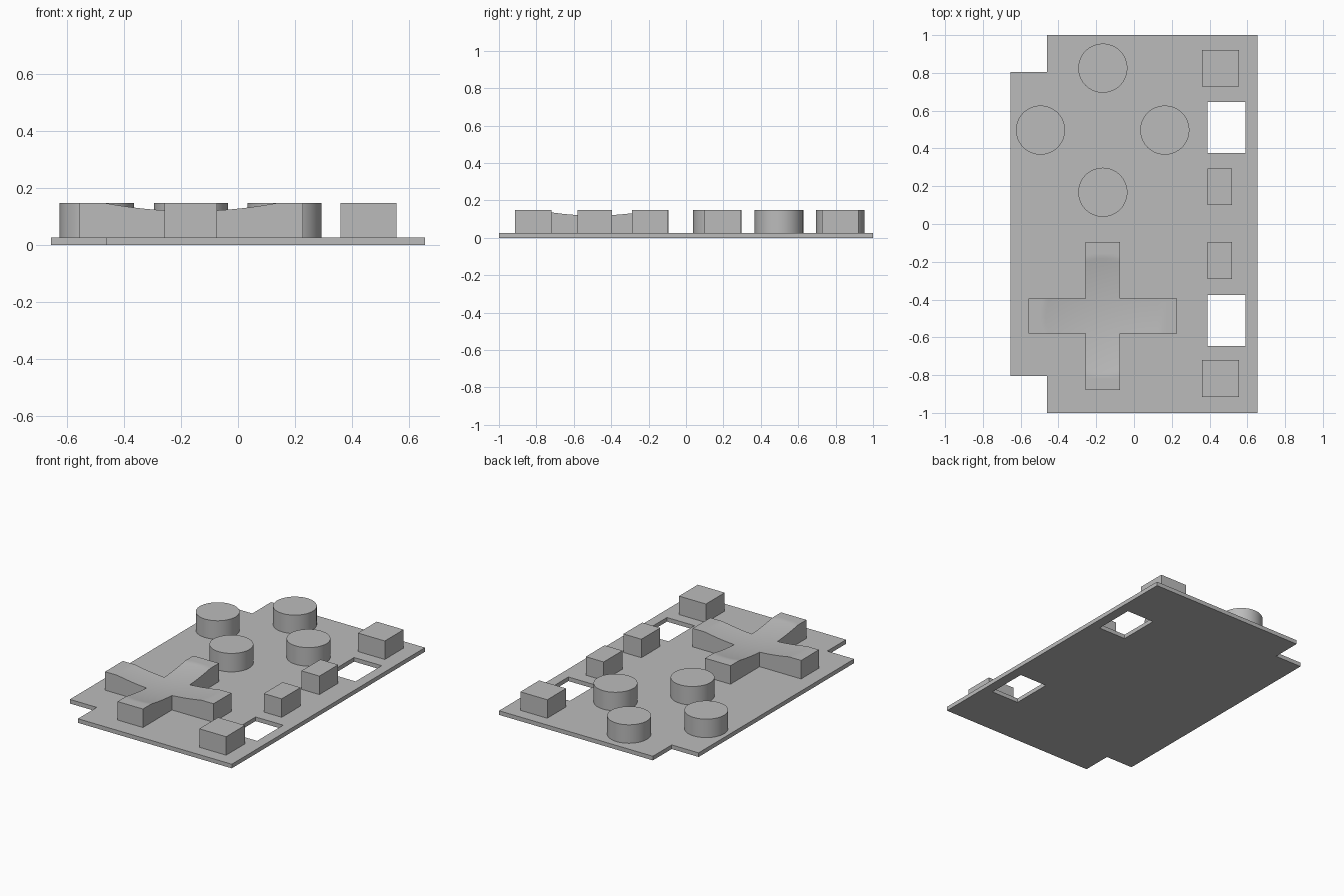
import bpy, bmesh
from math import radians

if "Cube" in bpy.data.objects:
    bpy.data.objects.remove(bpy.data.objects["Cube"], do_unlink=True)

BASE, TOP = 0.027, 0.148

grey = bpy.data.materials.new("neutral_grey")
grey.use_nodes = True
colour = (0.5, 0.5, 0.5, 1)
grey.diffuse_color = colour
grey.node_tree.nodes["Principled BSDF"].inputs["Base Color"].default_value = colour


def finish(name, bm, smooth=False):
    bmesh.ops.recalc_face_normals(bm, faces=bm.faces)
    mesh = bpy.data.meshes.new(name)
    bm.to_mesh(mesh)
    bm.free()
    mesh.materials.append(grey)
    obj = bpy.data.objects.new(name, mesh)
    bpy.context.collection.objects.link(obj)
    if smooth:
        bpy.ops.object.select_all(action='DESELECT')
        obj.select_set(True)
        bpy.context.view_layer.objects.active = obj
        bpy.ops.object.shade_smooth_by_angle(angle=radians(30))
    return obj


def slab(name, xs, ys, inside, height, bottom, smooth=False):
    """Solid made of the grid cells whose centre passes the inside test."""
    bm = bmesh.new()
    v = {(x, y): bm.verts.new((x, y, height(x, y))) for x in xs for y in ys}
    for x0, x1 in zip(xs, xs[1:]):
        for y0, y1 in zip(ys, ys[1:]):
            if inside((x0 + x1) / 2, (y0 + y1) / 2):
                bm.faces.new([v[x0, y0], v[x1, y0], v[x1, y1], v[x0, y1]])
    bmesh.ops.delete(bm, geom=[p for p in bm.verts if not p.link_faces], context='VERTS')
    top_faces = bm.faces[:]
    copy = bmesh.ops.duplicate(bm, geom=bm.verts[:] + bm.edges[:] + top_faces)
    pairs = copy["vert_map"]
    rim = [e for f in top_faces for e in f.edges if len(e.link_faces) == 1]
    for e in rim:
        a, b = e.verts
        bm.faces.new([a, b, pairs[b], pairs[a]])
    for p in {q for f in top_faces for q in f.verts}:
        pairs[p].co.z = bottom
    return finish(name, bm, smooth)


def block(name, x0, x1, y0, y1):
    slab(name, [x0, x1], [y0, y1], lambda x, y: True, lambda x, y: TOP, BASE)


# Thin base plate with two corner notches and two rectangular windows
def in_plate(x, y):
    notch = x < -0.46 and abs(y) > 0.805
    window = 0.39 < x < 0.59 and 0.375 < abs(y) < 0.645
    return not (notch or window)


half = [0.375, 0.645, 0.805, 1.0]
slab("base_plate", [-0.655, -0.46, 0.39, 0.59, 0.655],
     [-y for y in reversed(half)] + half, in_plate, lambda x, y: BASE, 0)

# Four round buttons in a diamond
for name, x, y in (("back", -0.165, 0.825), ("front", -0.165, 0.168),
                   ("right", -0.495, 0.497), ("left", 0.163, 0.497)):
    bm = bmesh.new()
    bmesh.ops.create_cone(bm, cap_ends=True, segments=64, radius1=0.13,
                          radius2=0.13, depth=TOP - BASE)
    bmesh.ops.translate(bm, verts=bm.verts, vec=(x, y, (TOP + BASE) / 2))
    finish("round_button_" + name, bm, True)

# Square and small oblong buttons along the left edge
block("square_button_back", 0.36, 0.555, 0.727, 0.922)
block("square_button_front", 0.36, 0.555, -0.915, -0.72)
block("small_button_back", 0.39, 0.52, 0.1, 0.295)
block("small_button_front", 0.39, 0.52, -0.29, -0.095)

# Cross pad with a shallow spherical dish in its top
CX, CY, ARM, WIDE, RIM = -0.165, -0.487, 0.393, 0.092, 0.318
steps = [-ARM + (ARM - WIDE) * i / 20 for i in range(20)]
steps += [-WIDE + 2 * WIDE * i / 12 for i in range(13)]
steps += [-s for s in reversed(steps[:20])]


def dish(x, y):
    d2 = (x - CX) ** 2 + (y - CY) ** 2
    return TOP - 0.31 * max(0, RIM ** 2 - d2)


slab("cross_pad", [CX + s for s in steps], [CY + s for s in steps],
     lambda x, y: min(abs(x - CX), abs(y - CY)) < WIDE, dish, BASE, True)
